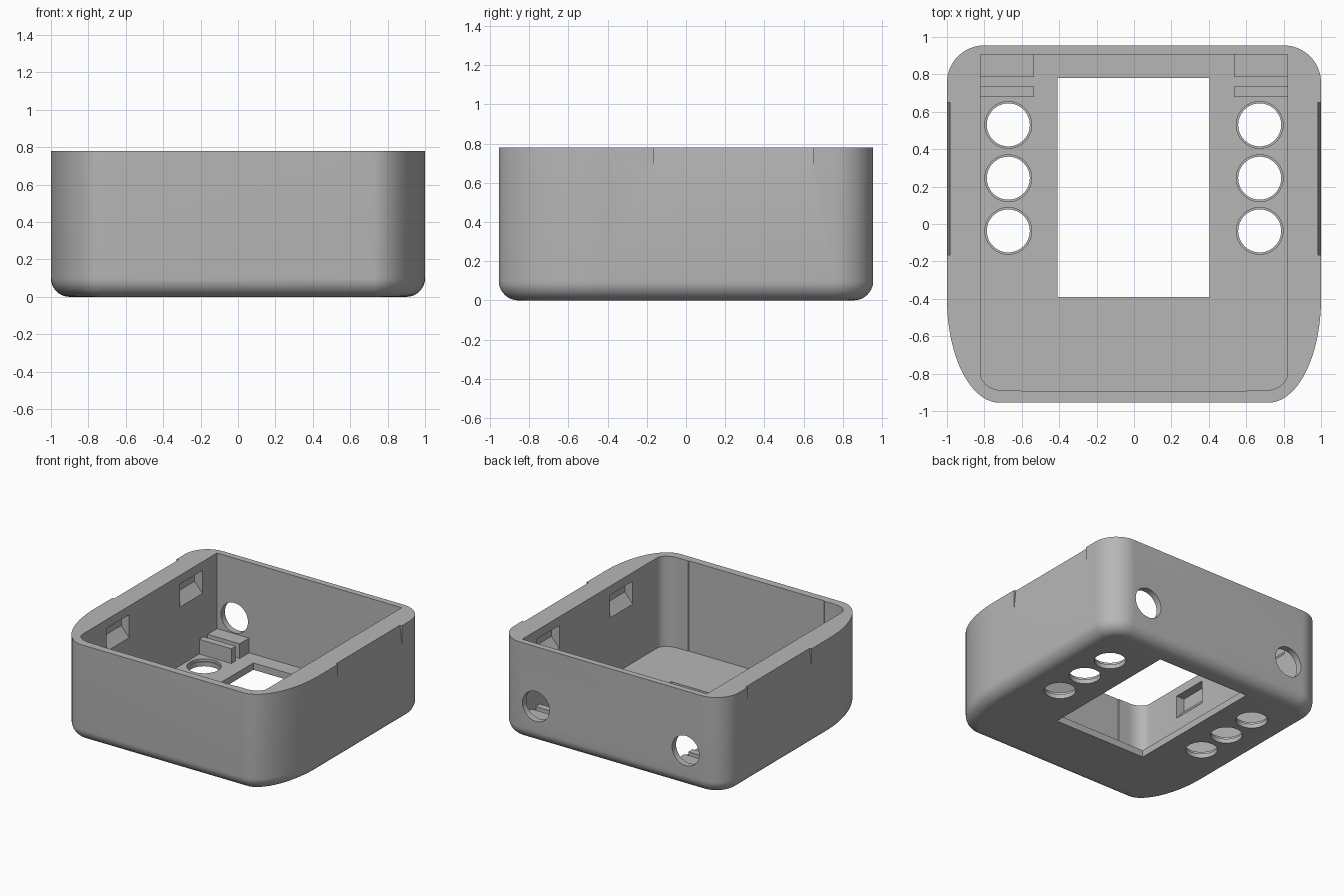
import bpy, bmesh, math
from mathutils import Vector

if "Cube" in bpy.data.objects:
    bpy.data.objects.remove(bpy.data.objects["Cube"])

H, FLOOR = 0.78, 0.055
grey = bpy.data.materials.new("plain_grey")
grey.diffuse_color = (0.47, 0.47, 0.47, 1)
grey.use_nodes = True
grey.node_tree.nodes["Principled BSDF"].inputs["Base Color"].default_value = grey.diffuse_color


def make(name, bm):
    bmesh.ops.recalc_face_normals(bm, faces=bm.faces)
    me = bpy.data.meshes.new(name)
    bm.to_mesh(me)
    bm.free()
    me.materials.append(grey)
    ob = bpy.data.objects.new(name, me)
    bpy.context.collection.objects.link(ob)
    return ob


def loft(name, rings):
    """Closed solid through rings of equal point count."""
    bm = bmesh.new()
    vs = [[bm.verts.new(p) for p in r] for r in rings]
    n = len(vs[0])
    for a, b in zip(vs, vs[1:]):
        for i in range(n):
            j = (i + 1) % n
            bm.faces.new((a[i], a[j], b[j], b[i]))
    bm.faces.new(vs[0])
    bm.faces.new(vs[-1])
    return make(name, bm)


def prism(name, loop, vec):
    return loft(name, [loop, [Vector(p) + Vector(vec) for p in loop]])


def box(name, x0, x1, y0, y1, z0, z1):
    return prism(name, [(x0, y0, z0), (x1, y0, z0), (x1, y1, z0), (x0, y1, z0)],
                 (0, 0, z1 - z0))


def circle(r, n=48):
    return [(r * math.cos(2 * math.pi * i / n), r * math.sin(2 * math.pi * i / n))
            for i in range(n)]


def arc(cx, cy, rx, ry, a0, a1, n):
    """Points with outward unit normals along an ellipse arc."""
    out = []
    for i in range(n + 1):
        t = math.radians(a0 + (a1 - a0) * i / n)
        nrm = Vector((math.cos(t) / rx, math.sin(t) / ry)).normalized()
        out.append((Vector((cx + rx * math.cos(t), cy + ry * math.sin(t))), nrm))
    return out


# Outer body: long elliptical front corners, round back corners, rounded base
outline = (arc(0.72, -0.4, 0.28, 0.555, -90, 0, 24) + arc(0.8, 0.755, 0.2, 0.2, 0, 90, 16)
           + arc(-0.8, 0.755, 0.2, 0.2, 90, 180, 16)
           + arc(-0.72, -0.4, 0.28, 0.555, 180, 270, 24))
R = 0.1
levels = [(R * (1 - math.sin(t)), R * (1 - math.cos(t)))
          for t in (math.pi / 2 * k / 10 for k in range(11))] + [(0, H)]
case = loft("case_shell", [[(*(p - n * o), z) for p, n in outline] for o, z in levels])


def cut(tool):
    m = case.modifiers.new("cut", 'BOOLEAN')
    m.operation, m.solver, m.object = 'DIFFERENCE', 'EXACT', tool
    bpy.context.view_layer.objects.active = case
    bpy.ops.object.modifier_apply(modifier=m.name)
    bpy.data.objects.remove(tool)


# Main cavity, rounded only at its front corners
half = [(0.6, -0.895), (0.605, -0.89)]
half += [tuple(p) for p, _ in arc(0.7, -0.8, 0.12, 0.09, -90, 0, 10)] + [(0.82, 0.905)]
cavity = half + [(-x, y) for x, y in reversed(half)]
cut(prism("cavity_cutter", [(x, y, FLOOR) for x, y in cavity], (0, 0, 1)))

# Display window
cut(box("window_cutter", -0.41, 0.405, -0.39, 0.78, -0.1, 0.3))

for s in (-1, 1):
    # Button holes with a shallow counterbore on the inside
    for y in (0.53, 0.245, -0.037):
        for r, z in ((0.115, -0.1), (0.125, FLOOR - 0.02)):
            cut(prism("button_cutter", [(s * 0.672 + u, y + v, z) for u, v in circle(r)],
                      (0, 0, 0.25)))
    # Round sockets through the back wall
    cut(prism("socket_cutter", [(s * 0.665 + u, 0.85, 0.3 + v) for u, v in circle(0.12)],
              (0, 0.2, 0)))
    # Snap recesses with a sloping lower face in the side walls
    for y in (-0.495, 0.435):
        sec = [(0.78, 0.71), (0.89, 0.71), (0.89, 0.605), (0.82, 0.525), (0.78, 0.525)]
        cut(prism("snap_cutter", [(s * x, y, z) for x, z in sec], (0, 0.285, 0)))
    # Shallow tapered finger relief at the outer rim
    sec = [(1.05, 0.82), (0.979, 0.82), (1.001, 0.62), (1.05, 0.62)]
    cut(prism("relief_cutter", [(s * x, -0.165, z) for x, z in sec], (0, 0.815, 0)))

    # Support ribs holding the sockets
    side = "right" if s > 0 else "left"
    x0, x1 = sorted((s * 0.535, s * 0.825))
    box("front_rib_" + side, x0, x1, 0.68, 0.735, FLOOR - 0.005, 0.173)
    box("back_rib_" + side, x0, x1, 0.785, 0.91, FLOOR - 0.005, 0.173)

# Smooth rounded sides, crisp edges
bpy.ops.object.select_all(action='DESELECT')
case.select_set(True)
bpy.context.view_layer.objects.active = case
bpy.ops.object.shade_smooth_by_angle(angle=math.radians(30))
